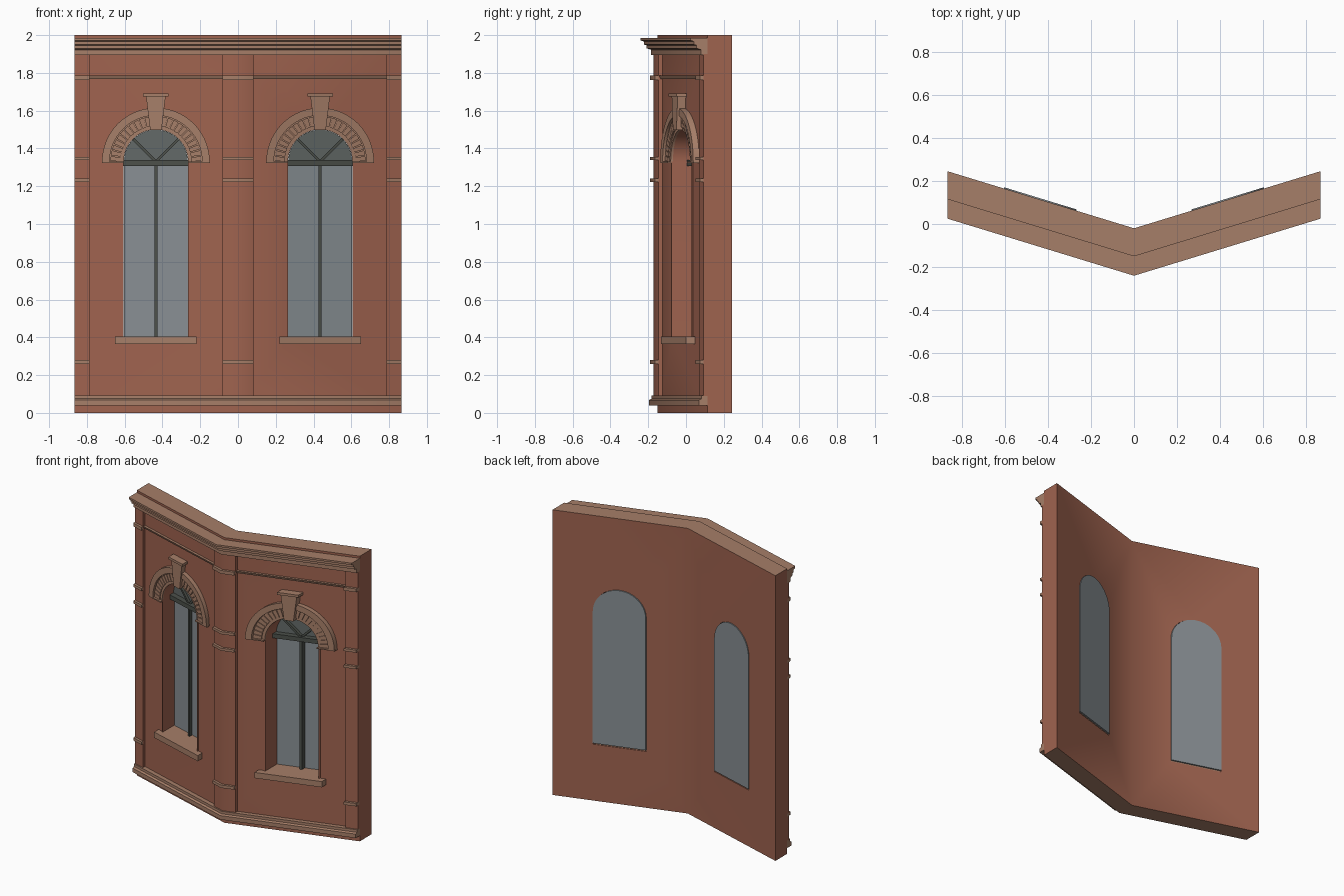
import bpy, bmesh, math
from math import sin, cos, pi

cube = bpy.data.objects.get("Cube")
if cube:
    bpy.data.objects.remove(cube, do_unlink=True)

SLOPE = 0.306      # each wing falls back by this much per unit of x
END = 0.865        # outer end of a wing
CX = 0.435         # window centre
SPRING = 1.33      # height where the arch starts
R = 0.17           # half width of the window
WALL, BACK = -0.15, -0.02


def material(name, r, g, b):
    linear = [((c / 255 + 0.055) / 1.055) ** 2.4 for c in (r, g, b)] + [1]
    m = bpy.data.materials.new(name)
    m.use_nodes = True
    m.diffuse_color = linear
    bsdf = next(n for n in m.node_tree.nodes if n.type == 'BSDF_PRINCIPLED')
    bsdf.inputs["Base Color"].default_value = linear
    bsdf.inputs["Roughness"].default_value = 0.8
    return m


RED = material("red_masonry", 159, 99, 79)
TRIM = material("brown_stone", 166, 126, 104)
GLASS = material("grey_glass", 136, 143, 147)
DARK_GLASS = material("dark_fanlight", 98, 105, 103)
FRAME = material("dark_frame", 76, 80, 74)


def finish(name, bm, mats, rule=None):
    """Lean the flat part onto its wing, then mirror it to the other wing."""
    bmesh.ops.recalc_face_normals(bm, faces=bm.faces[:])
    seam = [f for f in bm.faces if all(abs(v.co.x) < 1e-5 for v in f.verts)]
    bmesh.ops.delete(bm, geom=seam, context='FACES')
    for v in bm.verts:
        v.co.y += SLOPE * v.co.x
    bm.normal_update()
    if rule:
        for f in bm.faces:
            f.material_index = rule(f)
    mesh = bpy.data.meshes.new(name)
    bm.to_mesh(mesh)
    bm.free()
    for m in mats:
        mesh.materials.append(m)
    ob = bpy.data.objects.new(name, mesh)
    bpy.context.collection.objects.link(ob)
    bpy.ops.object.select_all(action='DESELECT')
    ob.select_set(True)
    bpy.context.view_layer.objects.active = ob
    bpy.ops.object.shade_smooth_by_angle(angle=math.radians(25))
    mirror = ob.modifiers.new("other_wing", 'MIRROR')
    mirror.merge_threshold = 0.0001
    return ob


def fill(bm, loops):
    edges = []
    for loop in loops:
        vs = [bm.verts.new(p) for p in loop]
        edges += [bm.edges.new((a, b)) for a, b in zip(vs, vs[1:] + vs[:1])]
    geom = bmesh.ops.triangle_fill(bm, edges=edges, use_beauty=True)["geom"]
    return [g for g in geom if isinstance(g, bmesh.types.BMFace)]


def extrude(bm, faces, offset):
    new = bmesh.ops.extrude_face_region(bm, geom=faces)["geom"]
    verts = [g for g in new if isinstance(g, bmesh.types.BMVert)]
    bmesh.ops.translate(bm, verts=verts, vec=offset)


def plate(name, shapes, front, back, mat, **kw):
    """Elevation outlines (x, z), with holes, given a depth."""
    bm = bmesh.new()
    for loops in shapes:
        faces = fill(bm, [[(x, front, z) for x, z in lp] for lp in loops])
        extrude(bm, faces, (0, back - front, 0))
    return finish(name, bm, mat if isinstance(mat, list) else [mat], **kw)


def run(name, profile, x0, x1, mat):
    """Profile (depth, z) swept along a wing."""
    bm = bmesh.new()
    extrude(bm, fill(bm, [[(x0, d, z) for d, z in profile]]), (x1 - x0, 0, 0))
    return finish(name, bm, [mat])


def rect(x0, x1, z0, z1):
    return [(x0, z0), (x1, z0), (x1, z1), (x0, z1)]


def arc(r, a0=0, a1=pi, n=28):
    return [(CX + r * cos(a0 + (a1 - a0) * i / n),
             SPRING + r * sin(a0 + (a1 - a0) * i / n)) for i in range(n + 1)]


def opening(r, z0):
    return [(CX - r, z0), (CX + r, z0)] + arc(r)


def ring(r0, r1, a0=0, a1=pi, n=28):
    return arc(r0, a0, a1, n) + arc(r1, a0, a1, n)[::-1]


# Wall with arched openings, stone on its top and underside
plate("wall", [[rect(0, END, 0, 2), opening(R, 0.395)]], WALL, BACK,
      [RED, TRIM],
      rule=lambda f: int(abs(f.normal.z) > 0.9 and
                         abs(f.calc_center_median().z - 1) > 0.99))

# Pilasters at the corner and the ends, with stone bands
for place, x0, x1 in (("corner", 0, 0.083), ("end", 0.785, END)):
    plate(place + "_pilaster", [[rect(x0, x1, 0.09, 1.9)]], -0.172, WALL, RED)
    bands = [(0.26, 0.28), (1.222, 1.24), (1.338, 1.356), (1.762, 1.785)]
    plate(place + "_pilaster_bands",
          [[rect(x0, x1, a, b)] for a, b in bands], -0.19, WALL, TRIM)

# String course, stepped base and cornice
run("string_course", [(WALL, 1.768), (-0.16, 1.768), (-0.168, 1.785),
                      (WALL, 1.785)], 0.083, 0.785, TRIM)
run("base_moulding", [(WALL, 0.04), (-0.196, 0.04), (-0.196, 0.068),
                      (-0.182, 0.075), (-0.182, 0.093), (WALL, 0.093)],
    0, END, TRIM)
run("cornice", [(WALL, 1.895), (-0.185, 1.895), (-0.185, 1.922),
                (-0.208, 1.93), (-0.208, 1.946), (-0.222, 1.95),
                (-0.222, 1.966), (-0.24, 1.972), (-0.24, 1.985),
                (WALL, 1.985)], 0, END, TRIM)

# Window sill and its inner ledge
plate("window_sill", [[rect(CX - 0.215, CX + 0.215, 0.365, 0.405)]],
      -0.199, WALL, TRIM)
plate("inner_ledge", [[rect(CX - R, CX + R, 0.395, 0.405)]],
      WALL, -0.025, TRIM)

# Jamb moulding beside the opening
plate("jamb_moulding", [[rect(CX + s * 0.174 - 0.004, CX + s * 0.174 + 0.004,
                              0.405, SPRING)] for s in (-1, 1)],
      -0.157, WALL, RED)

# Arch: flat ring, wedge stones and raised outer moulding
plate("arch_ring", [[ring(R, 0.25)]], -0.162, WALL, TRIM)
step = pi / 24
plate("arch_stones",
      [[ring(0.188, 0.24, (i + 0.08) * step, (i + 0.92) * step, 2)]
       for i in range(24)], -0.17, -0.162, TRIM)
plate("arch_moulding", [[ring(0.245, 0.285)]], -0.182, WALL, TRIM)
plate("arch_feet", [[rect(CX + s * 0.228 - 0.058, CX + s * 0.228 + 0.058,
                          1.322, SPRING)] for s in (-1, 1)],
      -0.18, WALL, TRIM)

# Keystone with cap
plate("keystone", [[[(CX - 0.03, 1.498), (CX + 0.03, 1.498),
                     (CX + 0.052, 1.677), (CX - 0.052, 1.677)]]],
      -0.193, WALL, TRIM)
plate("keystone_cap", [[rect(CX - 0.068, CX + 0.068, 1.675, 1.692)]],
      -0.204, WALL, TRIM)

# Glazing, slightly proud of the back face
plate("window_glass", [[opening(R - 0.001, 0.405)]], -0.028, -0.014, GLASS)
plate("fanlight", [[arc(R - 0.001)]], -0.037, -0.028, DARK_GLASS)

# Window bars
plate("mullion", [[rect(CX - 0.008, CX + 0.008, 0.405, 1.31)]],
      -0.058, -0.028, FRAME)
plate("transom", [[rect(CX - R, CX + R, 1.308, 1.338)]],
      -0.076, -0.028, FRAME)


def bar(angle, half=0.007):
    ux, uz = cos(angle), sin(angle)
    return [(CX + ux * t - uz * s, SPRING + uz * t + ux * s)
            for t, s in ((0, -half), (R - 0.002, -half),
                         (R - 0.002, half), (0, half))]


plate("fan_bars", [[bar(pi / 4)], [bar(3 * pi / 4)]], -0.058, -0.037, FRAME)
